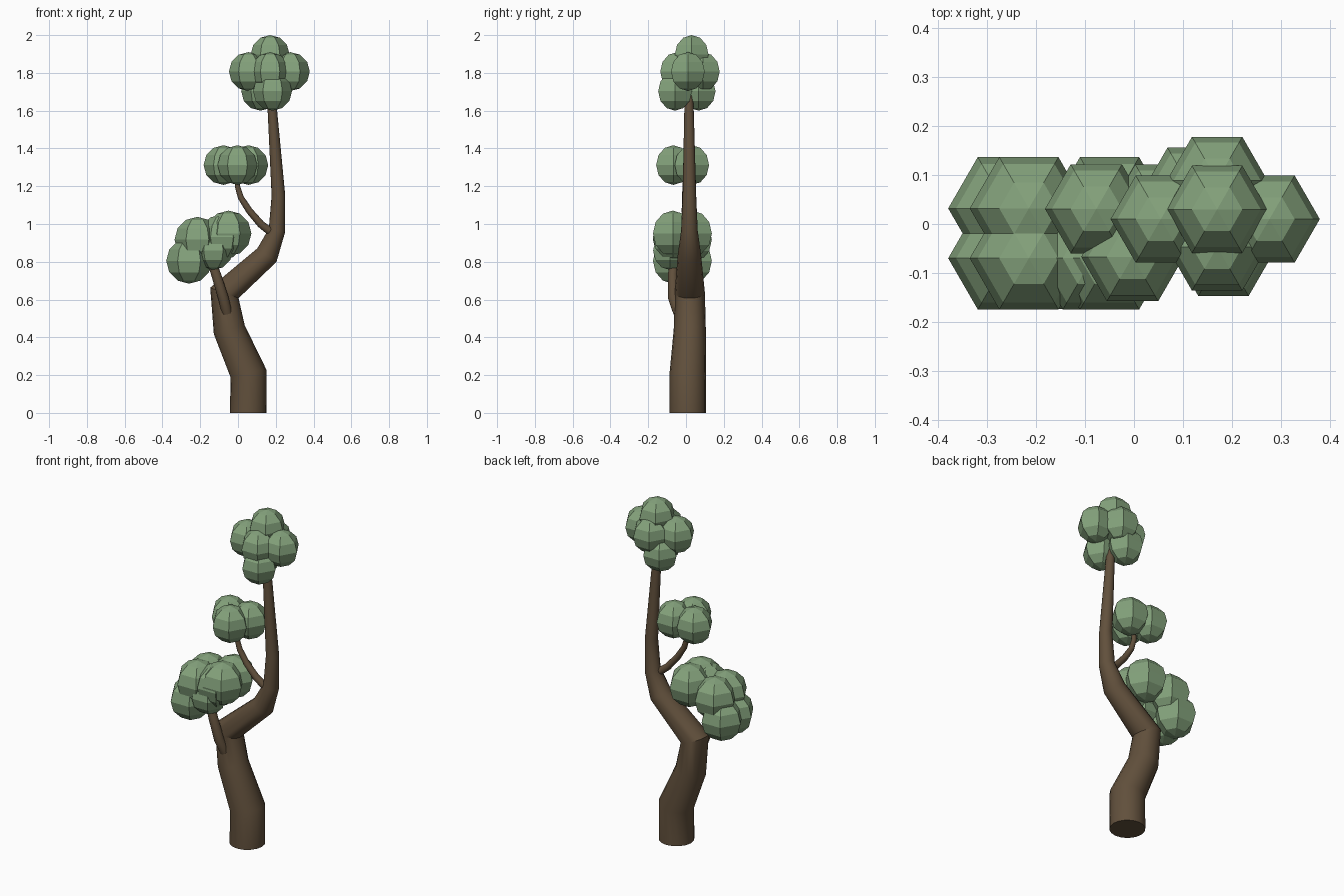
import bpy, bmesh, math
from mathutils import Matrix

if "Cube" in bpy.data.objects:
    bpy.data.objects.remove(bpy.data.objects["Cube"])


def material(name, color):
    m = bpy.data.materials.new(name)
    m.diffuse_color = (*color, 1)
    m.use_nodes = True
    m.node_tree.nodes["Principled BSDF"].inputs["Base Color"].default_value = m.diffuse_color
    return m


bark = material("bark", (0.12, 0.08, 0.045))
leaf = material("leaf", (0.23, 0.36, 0.2))


def tube(name, points):
    """Round tapered limb through (x, y, z, radius) points."""
    cu = bpy.data.curves.new(name, "CURVE")
    cu.dimensions = "3D"
    cu.bevel_depth = 1.0
    cu.bevel_resolution = 6
    cu.use_fill_caps = True
    sp = cu.splines.new("POLY")
    sp.points.add(len(points) - 1)
    for p, (x, y, z, r) in zip(sp.points, points):
        p.co = (x, y, z, 1)
        p.radius = r
    ob = bpy.data.objects.new(name, cu)
    bpy.context.collection.objects.link(ob)
    bpy.ops.object.select_all(action="DESELECT")
    ob.select_set(True)
    bpy.context.view_layer.objects.active = ob
    bpy.ops.object.convert(target="MESH")
    ob = bpy.context.object
    bpy.ops.object.shade_smooth_by_angle(angle=math.radians(30))
    ob.data.materials.append(bark)
    return ob


def foliage(name, balls):
    """Cluster of six-sided balls given as (x, y, z, radius), corners on the x axis."""
    bm = bmesh.new()
    for x, y, z, r in balls:
        vs = bmesh.ops.create_uvsphere(bm, u_segments=6, v_segments=6, radius=r)["verts"]
        rim = min(vs, key=lambda v: abs(v.co.z))
        turn = Matrix.Rotation(-math.atan2(rim.co.y, rim.co.x), 4, "Z")
        bmesh.ops.transform(bm, matrix=Matrix.Translation((x, y, z)) @ turn, verts=vs)
    me = bpy.data.meshes.new(name)
    bm.to_mesh(me)
    bm.free()
    me.materials.append(leaf)
    ob = bpy.data.objects.new(name, me)
    bpy.context.collection.objects.link(ob)


# Trunk and its two side branches
tube("trunk", [
    (0.055, 0.01, 0.0, 0.097), (0.055, 0.01, 0.21, 0.097),
    (-0.046, 0.02, 0.44, 0.085), (-0.072, 0.02, 0.635, 0.08),
    (0.153, 0.018, 0.835, 0.062), (0.206, 0.018, 0.965, 0.044),
    (0.214, 0.018, 1.15, 0.036), (0.182, 0.016, 1.6, 0.025),
    (0.172, 0.016, 1.75, 0.02)])
tube("lower_branch", [
    (-0.058, -0.04, 0.53, 0.028), (-0.078, -0.068, 0.61, 0.028),
    (-0.115, -0.07, 0.73, 0.026), (-0.15, -0.06, 0.83, 0.022)])
tube("middle_branch", [
    (0.19, 0.01, 0.945, 0.022), (0.12, 0.0, 1.0, 0.02),
    (0.06, -0.005, 1.07, 0.018), (0.015, -0.005, 1.14, 0.016),
    (-0.003, -0.005, 1.2, 0.014), (-0.003, -0.005, 1.27, 0.012)])

# Crown
R = 0.103
foliage("top_foliage", [
    (0.17, 0.03, 1.897, R), (0.055, 0.01, 1.807, R), (0.277, 0.01, 1.807, R),
    (0.17, -0.047, 1.807, R), (0.17, 0.089, 1.807, R),
    (0.183, -0.058, 1.703, R), (0.12, 0.067, 1.703, R)])

# Middle tuft
foliage("middle_foliage", [
    (-0.003, -0.067, 1.312, 0.105), (-0.077, 0.031, 1.312, 0.105),
    (0.055, 0.031, 1.312, 0.105)])

# Lower tuft: a front and a back row of three balls plus a small one
lower = [(x, y, z, 0.121) for y in (-0.07, 0.032)
         for x, z in ((-0.259, 0.805), (-0.215, 0.917), (-0.05, 0.95))]
lower += [(-0.085, -0.07, 0.93, 0.121), (-0.13, -0.085, 0.86, 0.103)]
foliage("lower_foliage", lower)
